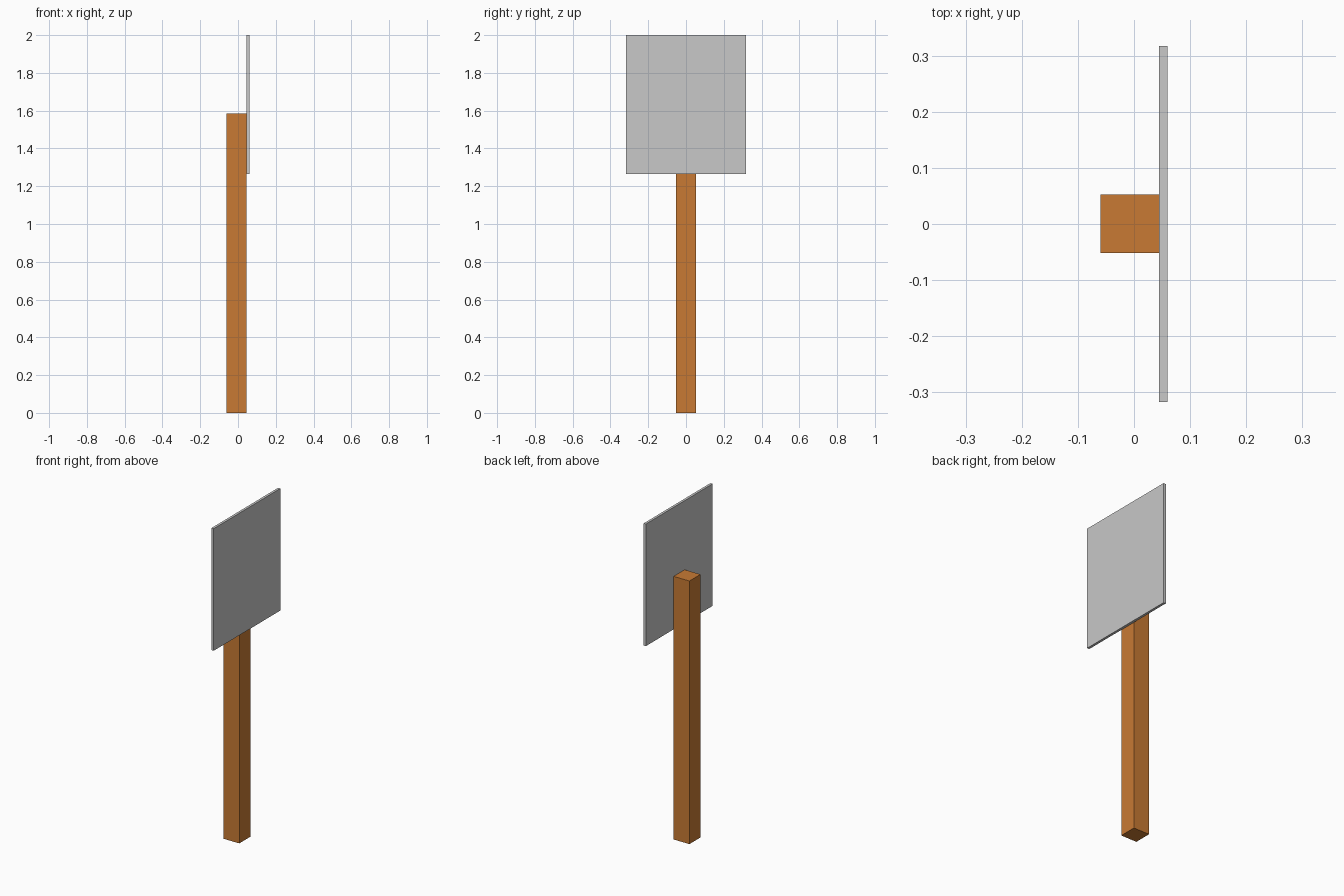
import bpy

if "Cube" in bpy.data.objects:
    bpy.data.objects.remove(bpy.data.objects["Cube"])


def material(name, color):
    m = bpy.data.materials.new(name)
    m.diffuse_color = (*color, 1.0)
    m.use_nodes = True
    m.node_tree.nodes["Principled BSDF"].inputs["Base Color"].default_value = m.diffuse_color
    return m


def box(name, lo, hi, mat):
    """Axis-aligned box between two corners."""
    bpy.ops.mesh.primitive_cube_add(size=1)
    ob = bpy.context.object
    ob.name = name
    ob.location = [(a + b) / 2 for a, b in zip(lo, hi)]
    ob.scale = [b - a for a, b in zip(lo, hi)]
    bpy.ops.object.transform_apply(location=True, rotation=False, scale=True)
    ob.data.materials.append(mat)
    return ob


wood = material("orange_wood", (0.578, 0.195, 0.034))
metal = material("light_grey", (0.578, 0.578, 0.578))

# Square wooden post
box("post", (-0.06, -0.052, 0.0), (0.045, 0.053, 1.584), wood)

# Thin sign board fixed to the +x side of the post
box("sign_board", (0.045, -0.317, 1.265), (0.06, 0.317, 2.0), metal)
